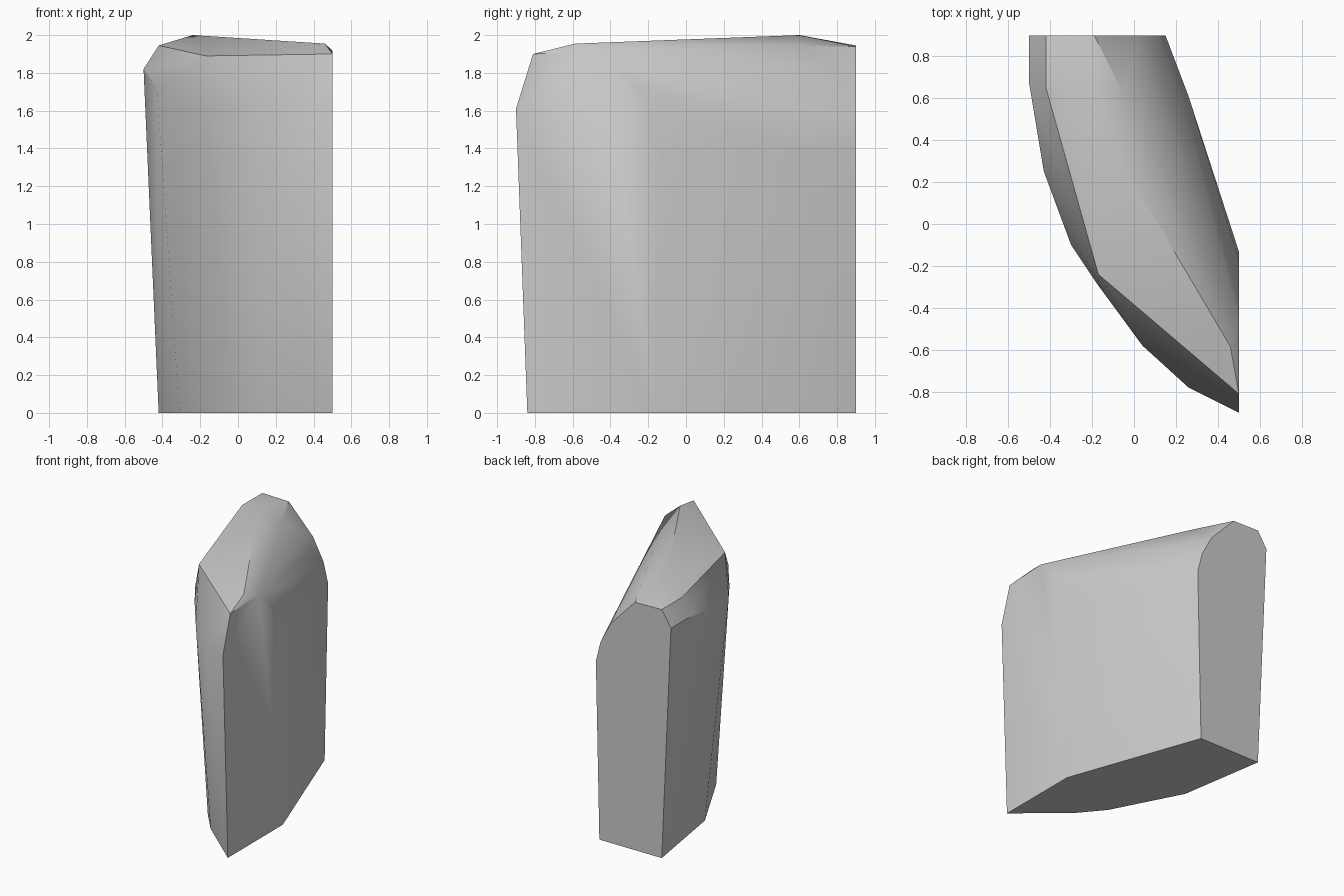
import bpy
import bmesh
import math

cube = bpy.data.objects.get("Cube")
if cube:
    bpy.data.objects.remove(cube, do_unlink=True)

# Plain stone grey
stone = bpy.data.materials.new("stone_grey")
stone.use_nodes = True
colour = (0.6, 0.6, 0.6, 1)
stone.diffuse_color = colour
stone.node_tree.nodes["Principled BSDF"].inputs["Base Color"].default_value = colour

# Footprint, slightly narrower than the body
foot = [(x, y, 0) for x, y in (
    (-.42, .9), (-.31, .21), (-.03, -.33), (.12, -.51), (.5, -.84), (.5, -.16), (.12, .9))]

# Bulging outer curve at its widest
outer_rim = [(-.5, .9, 1.82), (-.5, .67, 1.82), (-.43, .25, 1.72), (-.3, -.1, 1.63),
             (-.18, -.28, 1.61), (.04, -.58, 1.61), (.26, -.78, 1.61), (.5, -.9, 1.61)]

# Rounded inner shoulder: three levels, each running from back to end
inner_shoulder = []
for z, back_x, mid_x, end_y in ((1.39, .15, .26, -.13), (1.55, .11, .23, -.17), (1.72, .02, .15, -.26)):
    inner_shoulder += [(back_x, .9, z), (mid_x, .61, z), (.5, end_y, z)]

# Creases and peak of the faceted top
outer_crease = [(-.42, .9, 1.945), (-.42, .65, 1.945), (-.17, -.24, 1.89), (.5, -.81, 1.9)]
inner_crease = [(-.19, .9, 1.94), (-.05, .62, 1.942), (.5, -.455, 1.918)]
peak = [(-.24, .6, 2), (.46, -.585, 1.955)]

# Wrap the outlines into one solid block
bm = bmesh.new()
for point in foot + outer_rim + inner_shoulder + outer_crease + inner_crease + peak:
    bm.verts.new(point)
hull = bmesh.ops.convex_hull(bm, input=bm.verts[:])
loose = [v for v in bm.verts if not v.link_faces]
bmesh.ops.delete(bm, geom=loose, context="VERTS")
bmesh.ops.dissolve_limit(bm, angle_limit=math.radians(1), verts=bm.verts[:], edges=bm.edges[:])
bmesh.ops.recalc_face_normals(bm, faces=bm.faces[:])
mesh = bpy.data.meshes.new("curved_block")
bm.to_mesh(mesh)
bm.free()

block = bpy.data.objects.new("curved_block", mesh)
bpy.context.collection.objects.link(block)
mesh.materials.append(stone)

# Soft curved sides, crisp creases
bpy.ops.object.select_all(action="DESELECT")
block.select_set(True)
bpy.context.view_layer.objects.active = block
bpy.ops.object.shade_smooth_by_angle(angle=math.radians(30))
